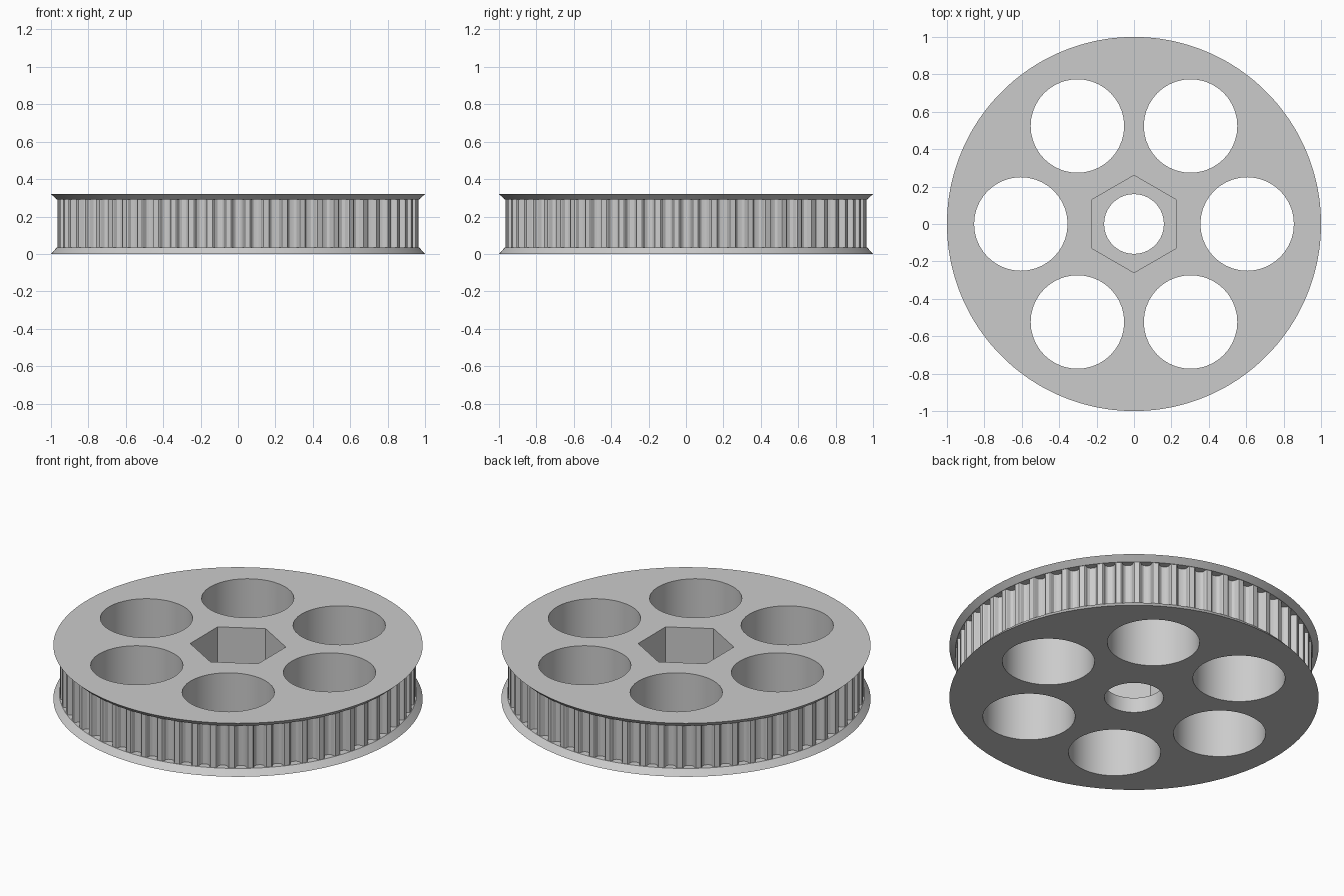
import bpy, bmesh, math

if "Cube" in bpy.data.objects:
    bpy.data.objects.remove(bpy.data.objects["Cube"], do_unlink=True)

TEETH = 60
HEIGHT, RIM_R, NECK_R, TIP_R, ROOT_R = 0.32, 1.0, 0.968, 0.965, 0.927
LOWER, UPPER = 0.035, 0.29
HOLE_R, HOLE_ORBIT, BORE_R, HEX_R, HEX_FLOOR = 0.25, 0.605, 0.16, 0.26, 0.09
# One belt tooth: (fraction of the pitch, groove depth from 0 to 1)
TOOTH = [(0.0, 1), (0.14, 0.95), (0.25, 0.7), (0.31, 0.12), (0.36, 0),
         (0.64, 0), (0.69, 0.12), (0.75, 0.7), (0.86, 0.95)]

grey = bpy.data.materials.new("light grey")
grey.use_nodes = True
COLOUR = (0.6, 0.6, 0.6, 1)
grey.diffuse_color = COLOUR
grey.node_tree.nodes["Principled BSDF"].inputs["Base Color"].default_value = COLOUR


def make_object(name, bm):
    bmesh.ops.recalc_face_normals(bm, faces=bm.faces)
    mesh = bpy.data.meshes.new(name)
    bm.to_mesh(mesh)
    bm.free()
    mesh.materials.append(grey)
    obj = bpy.data.objects.new(name, mesh)
    bpy.context.collection.objects.link(obj)
    return obj


def ring(bm, z, radius=None):
    """Round ring, or the toothed outline when no radius is given."""
    verts = []
    for tooth in range(TEETH):
        for frac, depth in TOOTH:
            a = math.tau * (tooth + frac) / TEETH
            r = radius or TIP_R - depth * (TIP_R - ROOT_R)
            verts.append(bm.verts.new((r * math.cos(a), r * math.sin(a), z)))
    return verts


def prism(name, sides, radius, x, y, z0, z1, turn=0.0):
    bm = bmesh.new()
    rings = [[bm.verts.new((x + radius * math.cos(turn + math.tau * i / sides),
                            y + radius * math.sin(turn + math.tau * i / sides), z))
              for i in range(sides)] for z in (z0, z1)]
    for i in range(sides):
        j = (i + 1) % sides
        bm.faces.new((rings[0][i], rings[0][j], rings[1][j], rings[1][i]))
    for r in rings:
        bm.faces.new(r)
    return make_object(name, bm)


# Wheel body: bevelled flanges around a toothed belt track
bm = bmesh.new()
rings = [ring(bm, 0, RIM_R), ring(bm, LOWER, NECK_R), ring(bm, LOWER),
         ring(bm, UPPER), ring(bm, UPPER, NECK_R), ring(bm, HEIGHT, RIM_R)]
for low, high in zip(rings, rings[1:]):
    for i in range(len(low)):
        j = (i + 1) % len(low)
        bm.faces.new((low[i], low[j], high[j], high[i]))
bm.faces.new(rings[0])
bm.faces.new(rings[-1])
pulley = make_object("toothed_pulley", bm)

# Lightening holes, shaft bore and hexagonal nut pocket
cutters = [prism("hole_cutter", 40, HOLE_R, HOLE_ORBIT * math.cos(k * math.pi / 3),
                 HOLE_ORBIT * math.sin(k * math.pi / 3), -0.1, HEIGHT + 0.1)
           for k in range(6)]
cutters.append(prism("bore_cutter", 40, BORE_R, 0, 0, -0.1, HEIGHT + 0.1))
cutters.append(prism("nut_cutter", 6, HEX_R, 0, 0, HEX_FLOOR, HEIGHT + 0.1, math.pi / 2))

bpy.ops.object.select_all(action="DESELECT")
pulley.select_set(True)
bpy.context.view_layer.objects.active = pulley
for cutter in cutters:
    mod = pulley.modifiers.new("cut", "BOOLEAN")
    mod.operation = "DIFFERENCE"
    mod.solver = "EXACT"
    mod.object = cutter
    bpy.ops.object.modifier_apply(modifier=mod.name)
    bpy.data.objects.remove(cutter, do_unlink=True)

bpy.ops.object.shade_smooth_by_angle(angle=math.radians(30))
